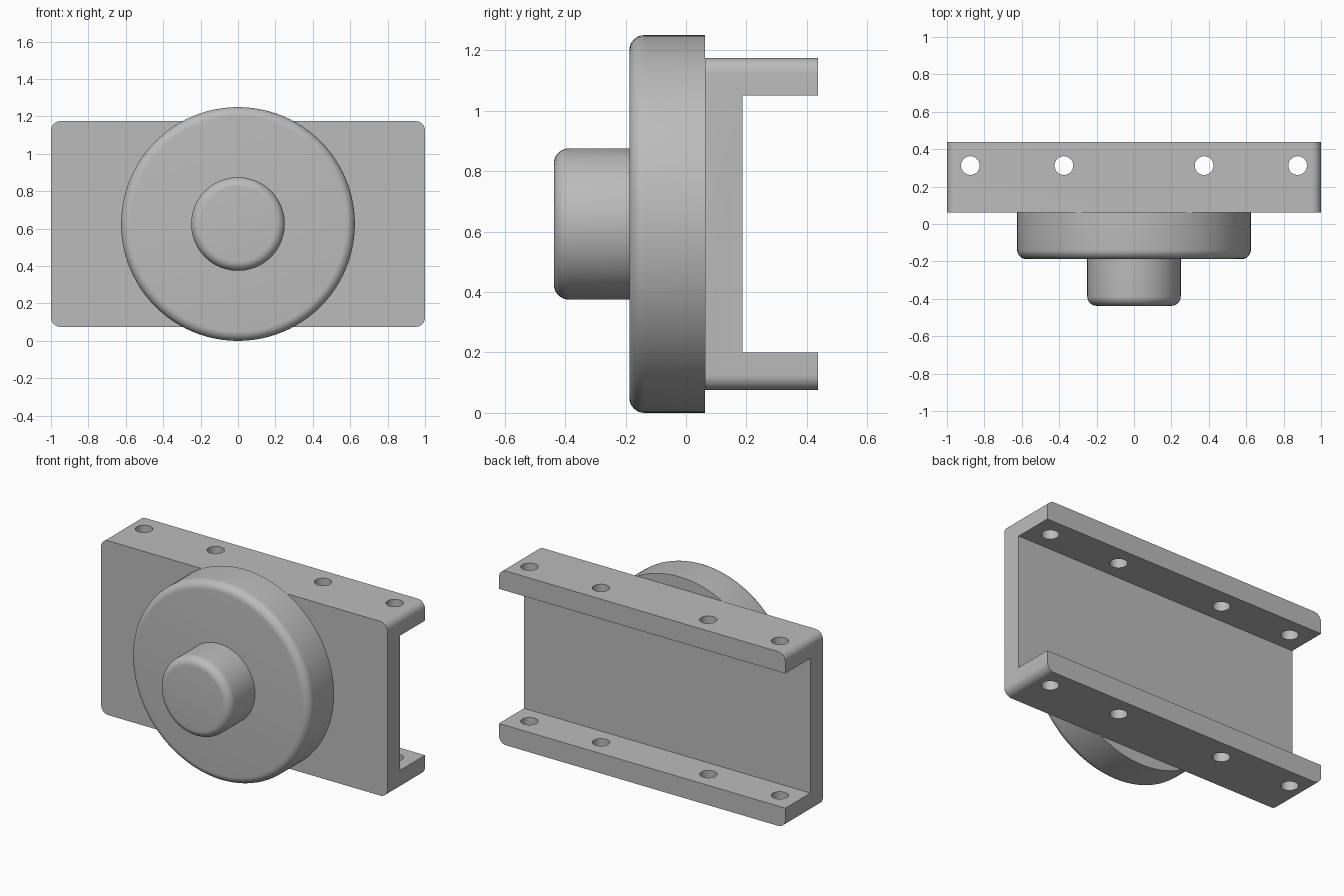
import bpy
import math
from mathutils import Matrix

default_cube = bpy.data.objects.get("Cube")
if default_cube:
    bpy.data.objects.remove(default_cube, do_unlink=True)

# Single plain grey
grey = bpy.data.materials.new("plain_grey")
grey.use_nodes = True
colour = (0.5, 0.5, 0.5, 1)
grey.diffuse_color = colour
grey.node_tree.nodes["Principled BSDF"].inputs["Base Color"].default_value = colour

CENTRE_Z = 0.625
ROUND = 0.05


def box(name, x, y, z):
    """Box from (min, max) ranges on each axis."""
    spans = (x, y, z)
    bpy.ops.mesh.primitive_cube_add(size=1)
    ob = bpy.context.object
    ob.name = name
    size = [hi - lo for lo, hi in spans]
    mid = [(hi + lo) / 2 for lo, hi in spans]
    ob.data.transform(Matrix.Translation(mid) @ Matrix.Diagonal((*size, 1)))
    ob.data.materials.append(grey)
    return ob


def bevel_edges(ob, chosen):
    """Round only the edges picked by a rule on their two end points."""
    weights = ob.data.attributes.new("bevel_weight_edge", "FLOAT", "EDGE")
    for edge in ob.data.edges:
        a, b = (ob.data.vertices[i].co for i in edge.vertices)
        weights.data[edge.index].value = 1.0 if chosen(a, b) else 0.0
    mod = ob.modifiers.new("round", "BEVEL")
    mod.limit_method = "WEIGHT"
    mod.width = ROUND
    mod.segments = 8
    apply(ob, mod)


def apply(ob, mod):
    bpy.context.view_layer.objects.active = ob
    bpy.ops.object.modifier_apply(modifier=mod.name)


def cut(ob, cutter):
    mod = ob.modifiers.new("cut", "BOOLEAN")
    mod.operation = "DIFFERENCE"
    mod.solver = "EXACT"
    mod.object = cutter
    apply(ob, mod)
    bpy.data.objects.remove(cutter, do_unlink=True)


def smooth(ob):
    bpy.ops.object.select_all(action="DESELECT")
    ob.select_set(True)
    bpy.context.view_layer.objects.active = ob
    bpy.ops.object.shade_smooth_by_angle(angle=math.radians(30))


def round_plate(name, radius, front, back):
    """Cylinder along y with a rounded front rim."""
    bpy.ops.mesh.primitive_cylinder_add(vertices=96, radius=radius, depth=back - front)
    ob = bpy.context.object
    ob.name = name
    ob.data.transform(Matrix.Translation((0, (front + back) / 2, CENTRE_Z))
                      @ Matrix.Rotation(math.pi / 2, 4, "X"))
    ob.data.materials.append(grey)
    limit = front + 0.001
    bevel_edges(ob, lambda a, b: a.y < limit and b.y < limit)
    smooth(ob)


# C-shaped mounting channel, outer corners rounded along its depth
channel = box("mounting_channel", (-1, 1), (0.0625, 0.4375), (0.075, 1.175))
bevel_edges(channel, lambda a, b: abs(a.y - b.y) > 0.1)
cut(channel, box("recess_cutter", (-1.2, 1.2), (0.1875, 0.6), (0.2, 1.05)))

# Four bolt holes through both flanges
for hole_x in (-0.875, -0.375, 0.375, 0.875):
    bpy.ops.mesh.primitive_cylinder_add(
        vertices=48, radius=0.05, depth=2, location=(hole_x, 0.3125, CENTRE_Z))
    drill = bpy.context.object
    drill.data.materials.append(grey)
    cut(channel, drill)
smooth(channel)

# Wide disc and central boss on the front
round_plate("front_disc", 0.625, -0.1875, 0.0625)
round_plate("centre_boss", 0.25, -0.4375, -0.1875)
